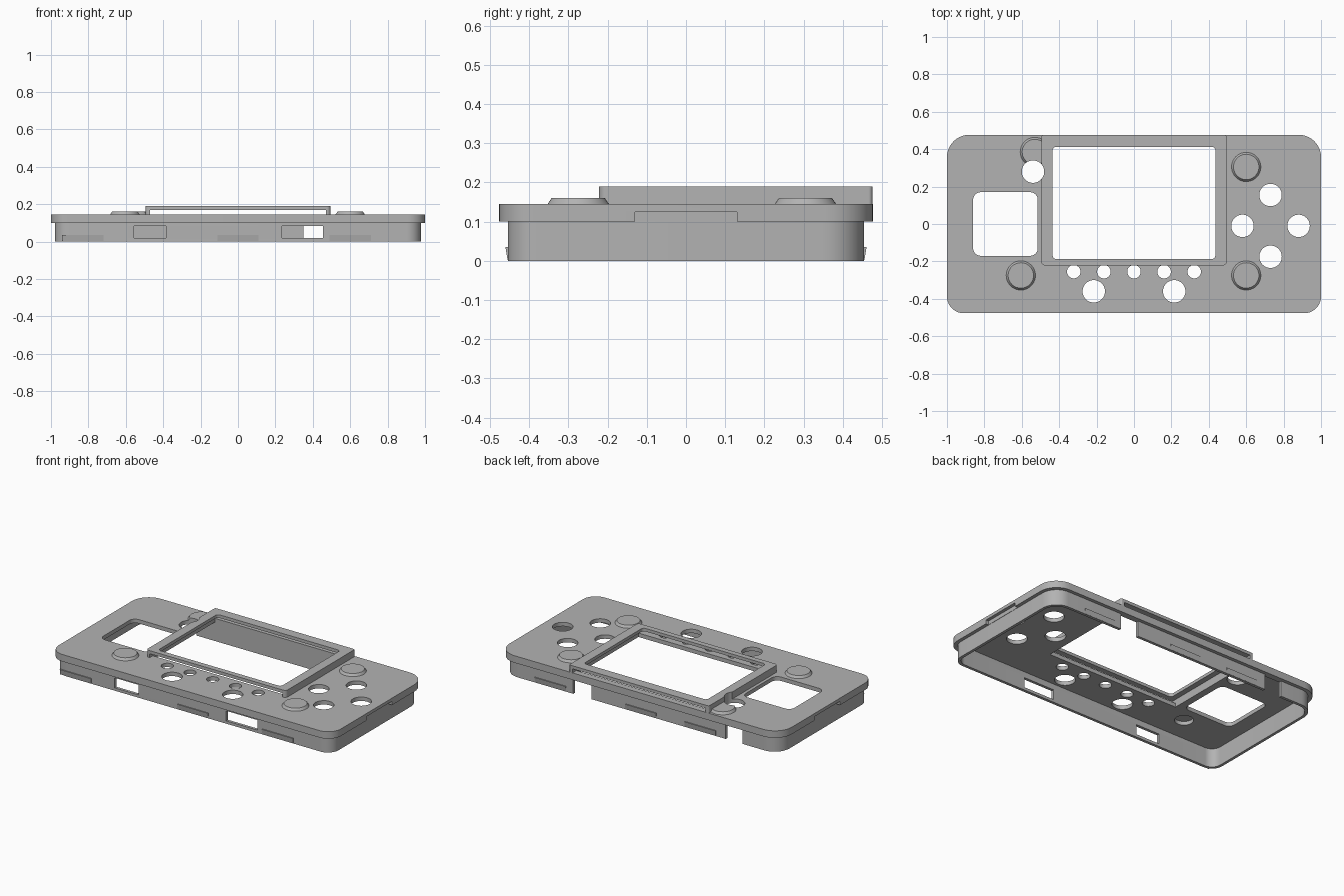
import bpy, bmesh, math
from mathutils import Vector

if "Cube" in bpy.data.objects:
    bpy.data.objects.remove(bpy.data.objects["Cube"], do_unlink=True)

grey = bpy.data.materials.new("shell_grey")
grey.use_nodes = True
COLOUR = (0.45, 0.45, 0.45, 1)
grey.diffuse_color = COLOUR
grey.node_tree.nodes["Principled BSDF"].inputs["Base Color"].default_value = COLOUR


def loft(name, bottom, top, z0, z1):
    """Closed solid between two outlines with equal point counts."""
    bm = bmesh.new()
    lo = [bm.verts.new((x, y, z0)) for x, y in bottom]
    hi = [bm.verts.new((x, y, z1)) for x, y in top]
    bm.faces.new(lo[::-1])
    bm.faces.new(hi)
    n = len(lo)
    for i in range(n):
        bm.faces.new((lo[i], lo[(i + 1) % n], hi[(i + 1) % n], hi[i]))
    mesh = bpy.data.meshes.new(name)
    bm.to_mesh(mesh)
    bm.free()
    obj = bpy.data.objects.new(name, mesh)
    bpy.context.collection.objects.link(obj)
    mesh.materials.append(grey)
    return obj


def block(name, x0, x1, y0, y1, z0, z1, front_r=0, back_r=0):
    """Upright box with rounded front and back corners."""
    pts = []
    corners = [(x1, y0, -1, 1, front_r, -90), (x1, y1, -1, -1, back_r, 0),
               (x0, y1, 1, -1, back_r, 90), (x0, y0, 1, 1, front_r, 180)]
    for cx, cy, sx, sy, r, start in corners:
        steps = 10 if r else 0
        for i in range(steps + 1):
            a = math.radians(start + 90 * i / max(steps, 1))
            pts.append((cx + sx * r + r * math.cos(a), cy + sy * r + r * math.sin(a)))
    return loft(name, pts, pts, z0, z1)


def disc(name, x, y, r0, r1, z0, z1, n=40):
    def ring(r):
        return [(x + r * math.cos(math.tau * i / n), y + r * math.sin(math.tau * i / n))
                for i in range(n)]
    return loft(name, ring(r0), ring(r1), z0, z1)


def cut(target, cutter, keep=False):
    cutter.hide_render = True
    mod = target.modifiers.new("cut", 'BOOLEAN')
    mod.operation = 'DIFFERENCE'
    mod.solver = 'EXACT'
    mod.object = cutter
    bpy.context.view_layer.objects.active = target
    bpy.ops.object.modifier_apply(modifier=mod.name)
    if not keep:
        bpy.data.objects.remove(cutter, do_unlink=True)


# Face plate with its overhanging rim
W, D = 1.0, 0.477
PLATE_LOW, PLATE_TOP, BEZEL_TOP = 0.1, 0.145, 0.19
plate = block("face_plate", -W, W, -D, D, PLATE_LOW, PLATE_TOP, 0.09, 0.12)
cut(plate, block("underside", -0.96, 0.96, -0.437, 0.437, 0.05, 0.12, 0.06, 0.09))
cut(plate, block("screen_hole", -0.47, 0.47, -0.19, 0.437, 0, 0.3))
cut(plate, block("pad_hole", -0.86, -0.515, -0.17, 0.17, 0, 0.3, 0.04, 0.04))
big_holes = [(-0.215, -0.36), (0.215, -0.36), (0.58, -0.01), (0.88, -0.01),
             (0.73, 0.155), (0.73, -0.175), (-0.54, 0.28)]
for x, y in big_holes:
    cut(plate, disc("button_hole", x, y, 0.06, 0.06, 0, 0.3))
for i in range(-2, 3):
    cut(plate, disc("small_hole", i * 0.161, -0.255, 0.036, 0.036, 0, 0.3))
for s in (-1, 1):
    cut(plate, block("side_notch", s * W - 0.02, s * W + 0.02, -0.13, 0.13, 0.05, 0.125))

# Thin skirt wall below the plate, open underneath
wall = block("skirt_wall", -0.978, 0.978, -0.455, 0.455, 0, PLATE_LOW + 0.002, 0.075, 0.105)
cut(wall, block("hollow", -0.96, 0.96, -0.437, 0.437, -0.1, 0.3, 0.06, 0.09))
for x0, x1 in ((-0.555, -0.385), (0.235, 0.455)):
    cut(wall, block("front_port", x0, x1, -0.6, -0.3, 0.018, 0.082))
for x0, x1 in ((-0.72, -0.6), (0.35, 0.48)):
    cut(wall, block("back_gap", x0, x1, 0.3, 0.6, -0.1, 0.3))

# Raised screen frame, open as a tunnel from front to back
bezel = block("screen_bezel", -0.495, 0.495, -0.222, D - 0.001, PLATE_TOP - 0.001, BEZEL_TOP, 0.02, 0.01)
cut(bezel, block("tunnel", -0.47, 0.47, -0.6, 0.6, 0, 0.17))
cut(bezel, block("window", -0.435, 0.435, -0.187, 0.413, 0, 0.3, 0.02, 0.02))
cut(bezel, disc("corner_hole", -0.54, 0.28, 0.06, 0.06, 0, 0.3))

# Low round bosses over the screw posts
bosses = {"front_right_boss": (-0.605, -0.275), "front_left_boss": (0.6, -0.275),
          "back_left_boss": (0.6, 0.305), "back_right_boss": (-0.53, 0.385)}
objects = [plate, wall, bezel]
for name, (x, y) in bosses.items():
    boss = disc(name, x, y, 0.079, 0.068, PLATE_TOP - 0.001, 0.16)
    if name == "front_right_boss":
        cut(plate, disc("boss_recess", x, y, 0.055, 0.055, 0, 0.3))
    if name == "back_right_boss":
        cut(boss, disc("corner_hole", -0.54, 0.28, 0.06, 0.06, 0, 0.3))
        cut(boss, block("bezel_space", -0.494, 0.494, -0.2, 0.6, 0, 0.3))
    objects.append(boss)

# Snap ridges along the front and back walls
def snap(name, x, side):
    ridge = block(name, x - 0.11, x + 0.11, 0.453, 0.461, 0.002, 0.035)
    for v in ridge.data.vertices:
        if v.co.z < 0.01 and v.co.y > 0.455:
            v.co.y = 0.4555
    if side < 0:
        for v in ridge.data.vertices:
            v.co.y = -v.co.y
        ridge.data.flip_normals()
    objects.append(ridge)

for i, x in enumerate((-0.83, 0, 0.6)):
    snap(f"front_snap_{i}", x, -1)
for i, x in enumerate((-0.42, 0, 0.64)):
    snap(f"back_snap_{i}", x, 1)

# Smooth the round sides, keep hard edges
bpy.ops.object.select_all(action='DESELECT')
for obj in objects:
    obj.select_set(True)
bpy.context.view_layer.objects.active = plate
bpy.ops.object.shade_smooth_by_angle(angle=math.radians(30))
